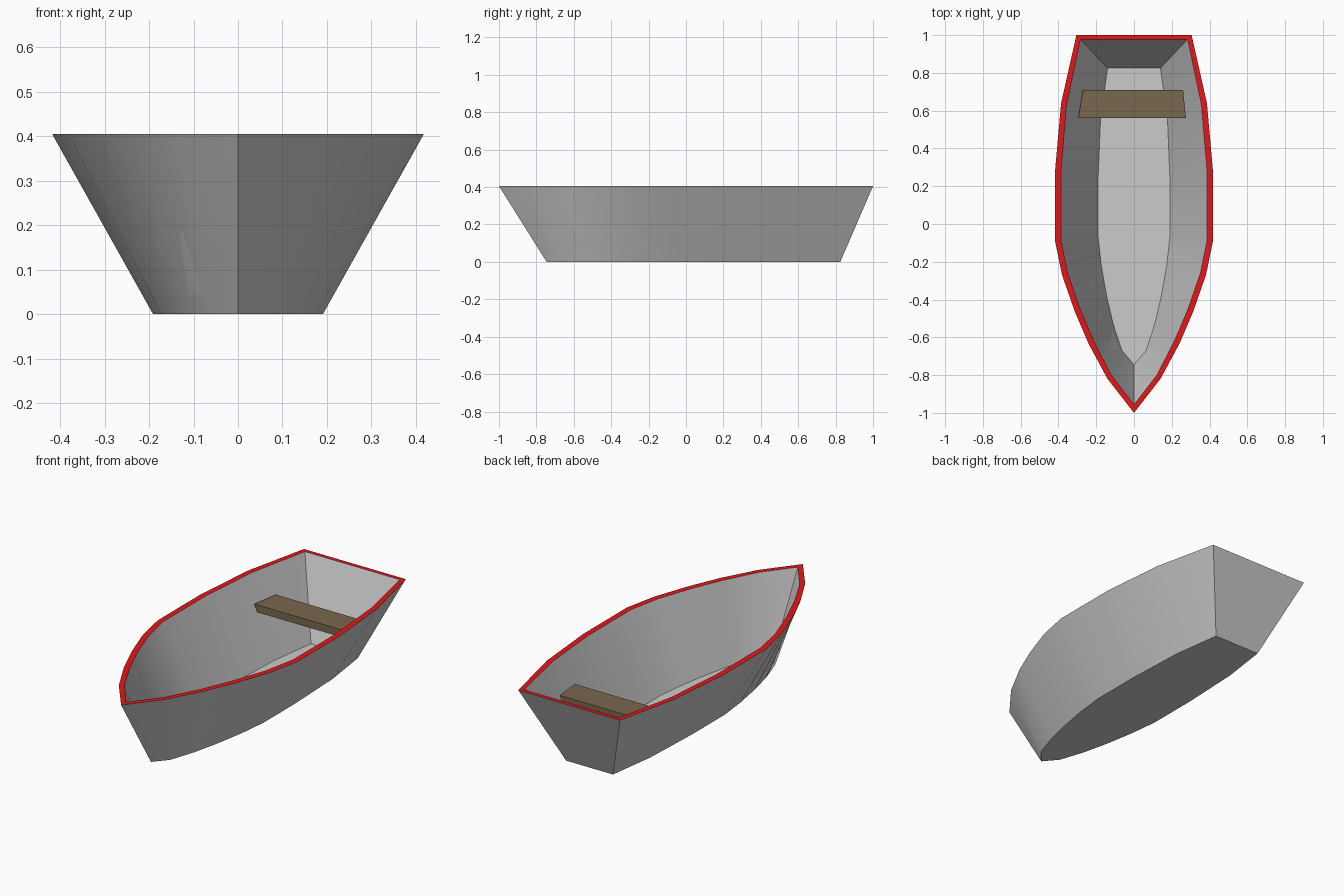
import bpy, bmesh
from math import radians

if "Cube" in bpy.data.objects:
    bpy.data.objects.remove(bpy.data.objects["Cube"])

H = 0.405  # rim height

# Half outlines (x, y) from bow to stern on the +x side
RIM_OUT = [(0, -1), (.14, -.82), (.24, -.635), (.313, -.465), (.381, -.27),
           (.418, -.09), (.418, .28), (.386, .64), (.305, 1)]
RIM_IN = [(0, -.957), (.121, -.80), (.215, -.617), (.285, -.452), (.351, -.262),
          (.387, -.087), (.387, .277), (.357, .633), (.284, .978)]
KEEL = [(0, -.745), (.064, -.67), (.11, -.53), (.145, -.38), (.173, -.22),
        (.191, -.06), (.191, .22), (.177, .56), (.14, .825)]


def material(name, rgb):
    m = bpy.data.materials.new(name)
    m.diffuse_color = (*rgb, 1)
    m.use_nodes = True
    m.node_tree.nodes["Principled BSDF"].inputs["Base Color"].default_value = m.diffuse_color
    return m


def finish(bm, name, mats):
    bmesh.ops.recalc_face_normals(bm, faces=bm.faces)
    me = bpy.data.meshes.new(name)
    bm.to_mesh(me)
    bm.free()
    for m in mats:
        me.materials.append(m)
    ob = bpy.data.objects.new(name, me)
    bpy.context.collection.objects.link(ob)
    return ob


def ring(bm, half, z):
    # Full loop: +x side, then mirrored -x side back to the bow
    pts = half + [(-x, y) for x, y in reversed(half[1:])]
    return [bm.verts.new((x, y, z)) for x, y in pts]


def bridge(bm, a, b, mat=0):
    n = len(a)
    for i in range(n):
        j = (i + 1) % n
        bm.faces.new((a[i], a[j], b[j], b[i])).material_index = mat


# Hull: outer skin, coloured rim, inner skin, floor and bottom
bm = bmesh.new()
bottom = ring(bm, KEEL, 0)
outer = ring(bm, RIM_OUT, H)
inner = ring(bm, RIM_IN, H)
floor = ring(bm, KEEL, .003)
bridge(bm, bottom, outer)
bridge(bm, outer, inner, 1)
bridge(bm, inner, floor)
bm.faces.new(bottom)
bm.faces.new(floor)
grey = material("hull_grey", (.8, .8, .8))
red = material("rim_red", (.8, .008, .01))
hull = finish(bm, "hull", [grey, red])
bpy.context.view_layer.objects.active = hull
hull.select_set(True)
bpy.ops.object.shade_smooth_by_angle(angle=radians(30))

# Seat: plank whose ends slope with the hull sides
bm = bmesh.new()
top = [(-.295, .56), (.275, .56), (.26, .71), (-.27, .71)]
under = [(-.275, .56), (.256, .56), (.242, .71), (-.252, .71)]
t = [bm.verts.new((x, y, .278)) for x, y in top]
u = [bm.verts.new((x, y, .238)) for x, y in under]
bridge(bm, t, u)
bm.faces.new(t)
bm.faces.new(u)
finish(bm, "seat", [material("seat_wood", (.19, .135, .075))])
